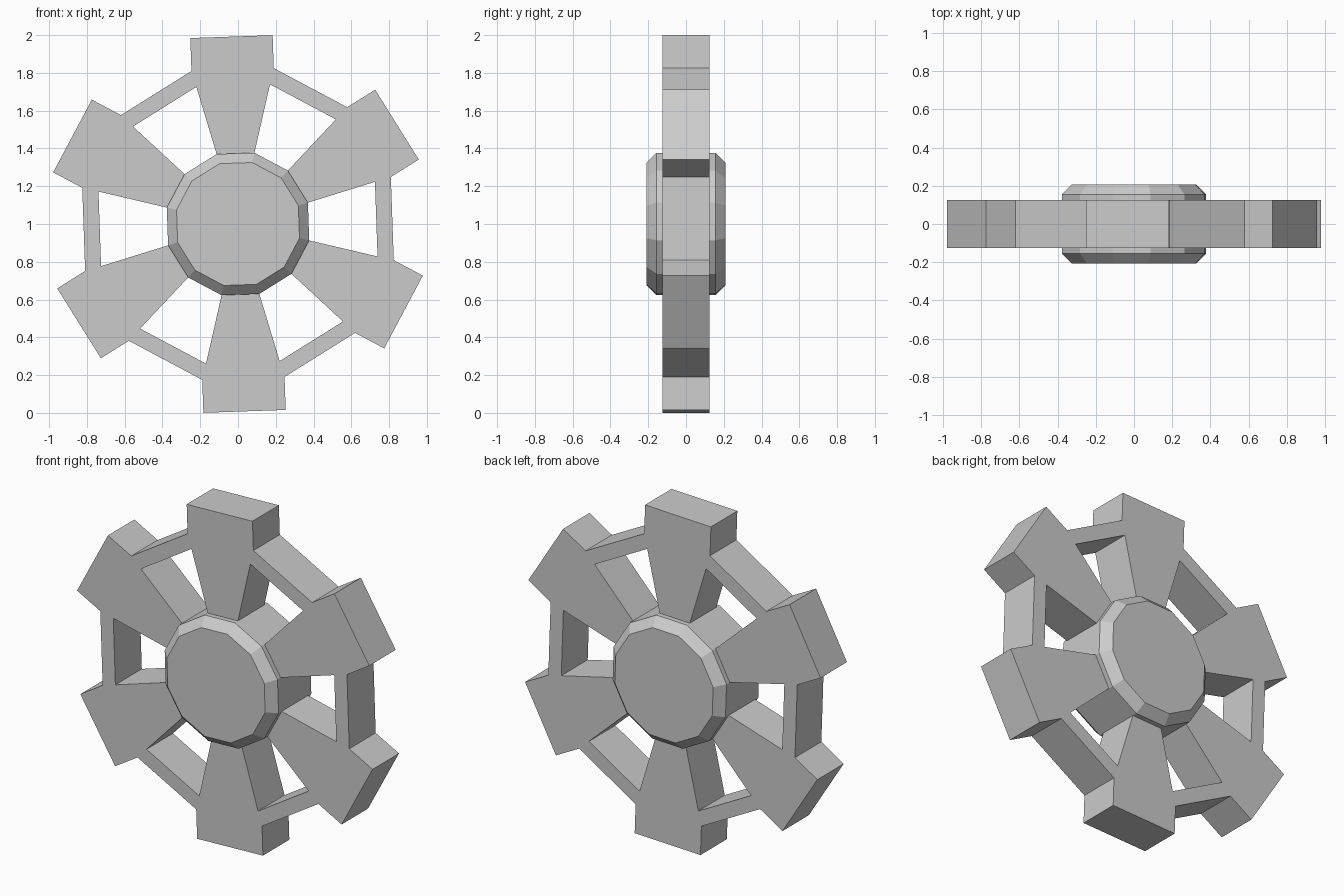
import bpy, bmesh
from math import radians, sin, cos
from mathutils import Vector

if "Cube" in bpy.data.objects:
    bpy.data.objects.remove(bpy.data.objects["Cube"])

TILT = radians(2)        # slight turn of the whole gear
HUB_R, FACE_R = 0.387, 0.334
PLATE, SHOULDER, FACE = 0.125, 0.155, 0.208   # half depths

bm = bmesh.new()


def point(x, z, y, step):
    """Local spoke coordinates turned to spoke number step."""
    a = TILT + radians(60) * step
    return Vector((x * cos(a) - z * sin(a), y, 1 + x * sin(a) + z * cos(a)))


def face(pts):
    return bm.faces.new([bm.verts.new(p) for p in pts])


# Flat front profile: six toothed spokes and the rim bars between them
hub_x, hub_z = HUB_R * sin(radians(15)), HUB_R * cos(radians(15))
half = [(hub_x, hub_z), (0.195, 0.733), (0.218, 0.818), (0.218, 0.9925)]
outline = half + [(-x, z) for x, z in reversed(half)]
for i in range(6):
    face([point(x, z, -PLATE, i) for x, z in outline])
    face([point(*half[2], -PLATE, i), point(*half[1], -PLATE, i),
          point(-half[1][0], half[1][1], -PLATE, i - 1),
          point(-half[2][0], half[2][1], -PLATE, i - 1)])
bmesh.ops.remove_doubles(bm, verts=bm.verts[:], dist=1e-4)

# Give the plate its depth
ext = bmesh.ops.extrude_face_region(bm, geom=bm.faces[:], use_keep_orig=True)
moved = [v for v in ext["geom"] if isinstance(v, bmesh.types.BMVert)]
bmesh.ops.translate(bm, verts=moved, vec=(0, 2 * PLATE, 0))

# Open the spoke roots where they join the hub
axis = Vector((0, 0, 1))
roots = [f for f in bm.faces
         if all(Vector((v.co.x, 0, v.co.z - 1)).length < HUB_R + 0.01 for v in f.verts)]
bmesh.ops.delete(bm, geom=roots, context='FACES')

# Twelve-sided chamfered hub, open on the bands covered by the spokes
rings = [(FACE_R, -FACE), (HUB_R, -SHOULDER), (HUB_R, -PLATE),
         (HUB_R, PLATE), (HUB_R, SHOULDER), (FACE_R, FACE)]


def hub_point(ring, k):
    r, y = rings[ring]
    a = radians(30 * k - 15)
    return point(-r * sin(a), r * cos(a), y, 0)


for j in range(5):
    for k in range(12):
        if j == 2 and k % 2 == 0:
            continue
        face([hub_point(j, k), hub_point(j, k + 1),
              hub_point(j + 1, k + 1), hub_point(j + 1, k)])
for j in (0, 5):
    face([hub_point(j, k) for k in range(12)])

bmesh.ops.remove_doubles(bm, verts=bm.verts[:], dist=1e-4)
bmesh.ops.recalc_face_normals(bm, faces=bm.faces[:])

mesh = bpy.data.meshes.new("spoked_gear_wheel")
bm.to_mesh(mesh)
bm.free()
wheel = bpy.data.objects.new("spoked_gear_wheel", mesh)
bpy.context.collection.objects.link(wheel)
